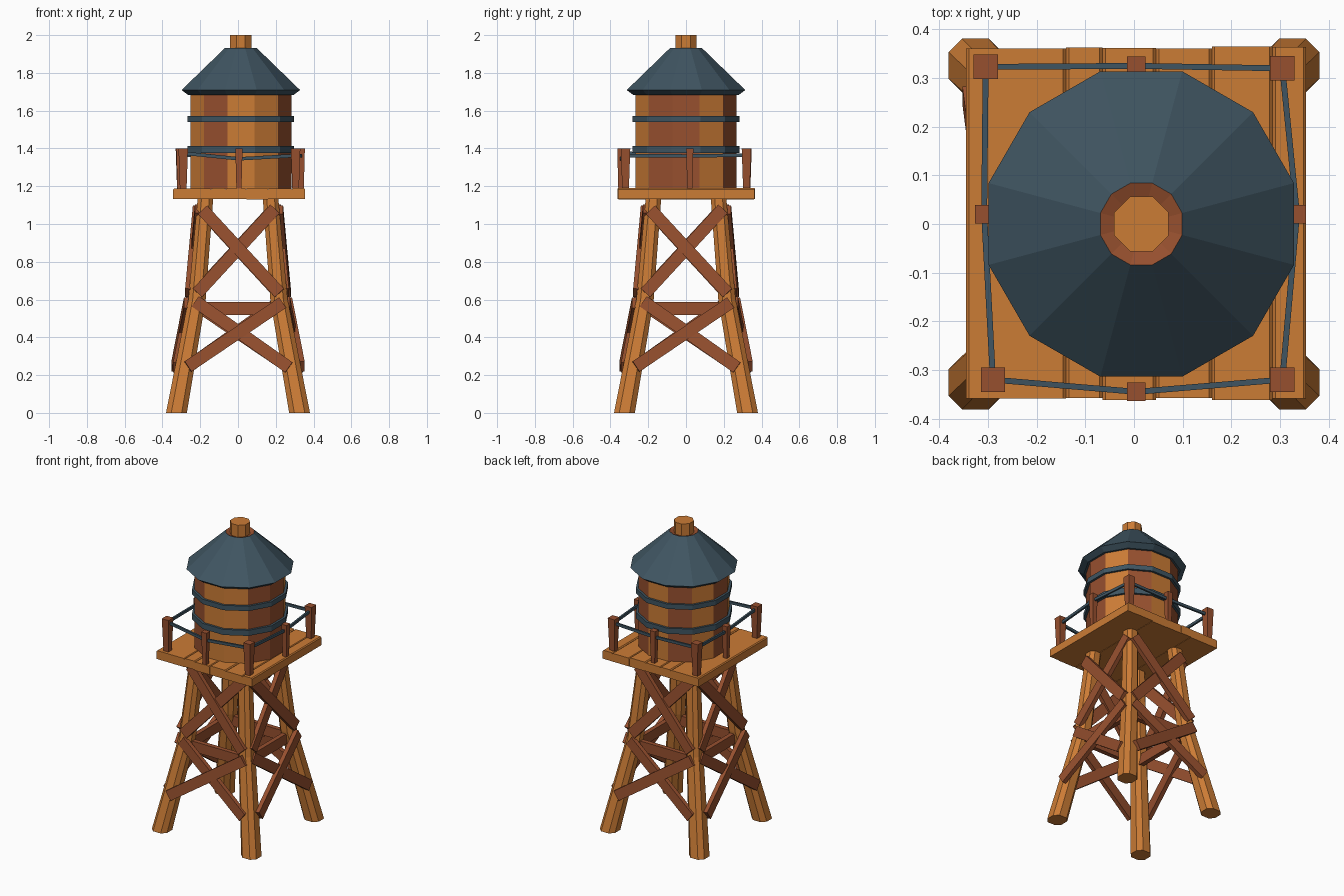
import bpy, bmesh, math, random
from mathutils import Vector, Matrix

if "Cube" in bpy.data.objects:
    bpy.data.objects.remove(bpy.data.objects["Cube"])

random.seed(4)


def material(name, rgb):
    m = bpy.data.materials.new(name)
    m.diffuse_color = (*rgb, 1)
    m.use_nodes = True
    m.node_tree.nodes["Principled BSDF"].inputs["Base Color"].default_value = m.diffuse_color
    return m


ORANGE = material("orange_wood", (0.60, 0.20, 0.036))
BROWN = material("brown_wood", (0.31, 0.08, 0.028))
SLATE = material("slate_metal", (0.05, 0.09, 0.12))


def finish(name, bm, mats, rule=None):
    bmesh.ops.recalc_face_normals(bm, faces=bm.faces)
    if rule:
        for f in bm.faces:
            f.material_index = rule(f)
    me = bpy.data.meshes.new(name)
    bm.to_mesh(me)
    bm.free()
    for m in mats:
        me.materials.append(m)
    ob = bpy.data.objects.new(name, me)
    bpy.context.collection.objects.link(ob)
    return ob


def loft(name, rings, mats, rule=None):
    """Skin a list of vertex rings and close both ends."""
    bm = bmesh.new()
    rows = [[bm.verts.new(p) for p in r] for r in rings]
    n = len(rows[0])
    for a, b in zip(rows, rows[1:]):
        for i in range(n):
            j = (i + 1) % n
            bm.faces.new((a[i], a[j], b[j], b[i]))
    bm.faces.new(rows[0])
    bm.faces.new(rows[-1])
    return finish(name, bm, mats, rule)


CX = 0.015  # tank axis


def turned(name, profile, mats, n=12, rule=None):
    """Low-poly turned part with a flat side facing front."""
    rings = []
    for r, z in profile:
        rings.append([(CX + r * math.cos(2 * math.pi * (i + .5) / n),
                       r * math.sin(2 * math.pi * (i + .5) / n), z) for i in range(n)])
    return loft(name, rings, mats, rule)


def beam(name, a, b, width, thick, out, mat):
    """Straight board from a to b; out is the direction its thickness faces."""
    a, b = Vector(a), Vector(b)
    d = (b - a).normalized()
    side = d.cross(Vector(out)).normalized()
    nrm = side.cross(d)
    corners = [(-1, -1), (1, -1), (1, 1), (-1, 1)]
    rings = [[p + side * (s * width / 2) + nrm * (t * thick / 2) for s, t in corners]
             for p in (a, b)]
    return loft(name, rings, [mat])


# Tank with staves of two wood colours
BROWN_STAVES = {0, 60, 120, 180, 240, 330}


def stave(f):
    if abs(f.normal.z) > .5:
        return 0
    c = f.calc_center_median()
    ang = round(math.degrees(math.atan2(c.y, c.x - CX)) / 30) * 30 % 360
    return 1 if ang in BROWN_STAVES else 0


turned("tank", [(.277, 1.185), (.277, 1.70)], [ORANGE, BROWN], rule=stave)
for label, z0, z1 in (("lower_band", 1.376, 1.413), ("upper_band", 1.54, 1.572)):
    turned(label, [(.292, z0), (.292, z1)], [SLATE])

# Roof with a brown collar around the cap
turned("roof", [(.29, 1.684), (.325, 1.709), (.087, 1.932), (.055, 1.92)], [SLATE, BROWN],
       rule=lambda f: 1 if f.calc_center_median().z > 1.9 else 0)
turned("roof_cap", [(.061, 1.90), (.061, 2.0)], [ORANGE], n=8)

# Platform planks, running front to back with uneven ends
edges = [-.345, -.14, -.065, .045, .16, .285, .354]
for i, (x0, x1) in enumerate(zip(edges, edges[1:])):
    y0 = -.357 - random.uniform(0, .006)
    y1 = .36 + random.uniform(0, .006)
    z0 = 1.13 + random.uniform(0, .004)
    z1 = 1.187 + random.uniform(0, .003)
    c = .006
    sect = [(x0, z0), (x1, z0), (x1, z1 - c), (x1 - c, z1), (x0 + c, z1), (x0, z1 - c)]
    loft("platform_plank_%d" % i, [[(x, y, z) for x, z in sect] for y in (y0, y1)], [ORANGE])

# Railing posts, widening to the top, joined by thin rails
posts = [(-.29, -.32, 1.375), (.005, -.345, 1.345), (.305, -.32, 1.362), (.335, .02, 1.36),
         (.305, .32, 1.365), (.005, .325, 1.355), (-.305, .323, 1.365), (-.308, .02, 1.36)]
for i, (x, y, z) in enumerate(posts):
    big = .025 if i % 2 == 0 else .019
    rings = []
    for h, zz in ((big * .7, 1.18), (big, 1.40)):
        rings.append([(x + sx * h, y + sy * h, zz) for sx, sy in ((-1, -1), (1, -1), (1, 1), (-1, 1))])
    loft("railing_post_%d" % i, rings, [BROWN])
    nx, ny, nz = posts[(i + 1) % 8]
    beam("rail_%d" % i, (x, y, z), (nx, ny, nz), .018, .012, (ny - y, x - nx, 0), SLATE)

# Legs: chamfered beams that bend outwards at mid height
LEG = [(0, .326, .055), (.6, .217, .046), (1.14, .172, .041)]  # z, offset, half width
for sx in (-1, 1):
    for sy in (-1, 1):
        rings = []
        for z, o, h in LEG:
            k = h * .5
            oct_ = [(-h, -k), (-k, -h), (k, -h), (h, -k), (h, k), (k, h), (-k, h), (-h, k)]
            rings.append([(sx * o + x, sy * o + y, z) for x, y in oct_])
        loft("%s_%s_leg" % ("front" if sy < 0 else "back", "left" if sx < 0 else "right"),
             rings, [ORANGE])


def leg_outer(z):
    """Distance from the axis to the outer leg surface."""
    a, b = (LEG[0], LEG[1]) if z < .6 else (LEG[1], LEG[2])
    t = (z - a[0]) / (b[0] - a[0])
    return a[1] + a[2] + t * (b[1] + b[2] - a[1] - a[2])


# Cross braces and a level bar on each side
BRACES = [(-.265, .245, .235, .583, .006), (.27, .24, -.225, .59, -.004),
          (-.215, .635, .195, 1.08, -.004), (.22, .635, -.187, 1.075, .006)]
for k, side in enumerate(("front", "right", "back", "left")):
    rot = Matrix.Rotation(k * math.pi / 2, 3, 'Z')
    out = rot @ Vector((0, -1, 0))
    for i, (xa, za, xb, zb, off) in enumerate(BRACES):
        a = rot @ Vector((xa, -leg_outer(za) - off, za))
        b = rot @ Vector((xb, -leg_outer(zb) - off, zb))
        beam("%s_brace_%d" % (side, i), a, b, .066, .028, out, BROWN)
    beam(side + "_level_bar", rot @ Vector((-.2, -.215, .552)), rot @ Vector((.2, -.215, .552)),
         .068, .03, out, BROWN)
